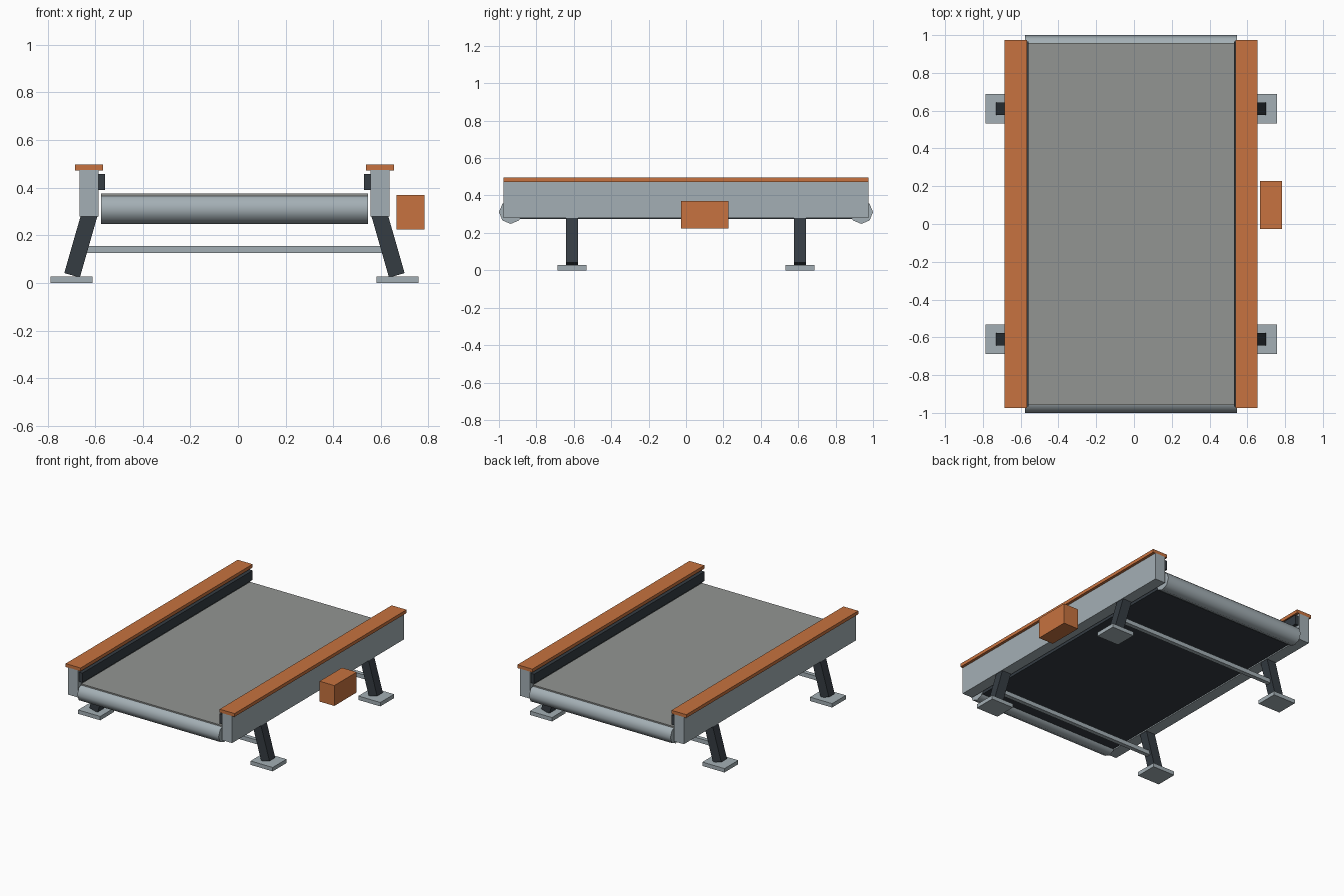
import bpy, bmesh
from math import pi, radians, sin, cos
from mathutils import Matrix

if "Cube" in bpy.data.objects:
    bpy.data.objects.remove(bpy.data.objects["Cube"])

CX = -0.015  # centre line of the conveyor (motor box shifts the bounds)


def material(name, rgb):
    m = bpy.data.materials.new(name)
    m.diffuse_color = (*rgb, 1)
    m.use_nodes = True
    m.node_tree.nodes["Principled BSDF"].inputs["Base Color"].default_value = m.diffuse_color
    return m


STEEL = material("steel", (0.37, 0.43, 0.46))
DARK = material("dark_steel", (0.035, 0.045, 0.055))
BELT = material("belt_grey", (0.29, 0.30, 0.29))
ORANGE = material("orange_paint", (0.57, 0.17, 0.05))


def finish(bm, name, mat):
    me = bpy.data.meshes.new(name)
    bm.to_mesh(me)
    bm.free()
    me.materials.append(mat)
    ob = bpy.data.objects.new(name, me)
    bpy.context.collection.objects.link(ob)
    return ob


def box(name, centre, size, mat, tilt=0.0):
    bm = bmesh.new()
    m = Matrix.Translation(centre) @ Matrix.Rotation(tilt, 4, 'Y') @ Matrix.Diagonal((*size, 1))
    bmesh.ops.create_cube(bm, size=1, matrix=m)
    return finish(bm, name, mat)


def roller(name, y):
    # eight-sided drum along x, smooth sides and flat ends
    bm = bmesh.new()
    m = Matrix.Translation((CX, y, 0.311)) @ Matrix.Rotation(pi / 2, 4, 'Y')
    bmesh.ops.create_cone(bm, cap_ends=True, segments=8, radius1=0.063,
                          radius2=0.063, depth=1.122, matrix=m)
    for f in bm.faces:
        f.smooth = len(f.verts) == 4
    for e in bm.edges:
        e.smooth = all(f.smooth for f in e.link_faces)
    return finish(bm, name, STEEL)


# Belt surface and the dark bed beneath it
box("belt", (CX, 0, 0.366), (1.12, 1.915, 0.018), BELT)
box("bed", (CX, 0, 0.316), (1.11, 1.91, 0.084), DARK)

for s, side in ((-1, "left"), (1, "right")):
    # Side frame: rail, painted cap and inner guide strip
    box(f"{side}_rail", (CX + s * 0.611, 0, 0.377), (0.08, 1.95, 0.194), STEEL)
    box(f"{side}_rail_cap", (CX + s * 0.611, 0, 0.485), (0.118, 1.95, 0.024), ORANGE)
    box(f"{side}_guide", (CX + s * 0.558, 0, 0.424), (0.027, 1.93, 0.068), DARK)

for t, end in ((-1, "front"), (1, "back")):
    roller(f"{end}_roller", t * 0.937)
    y = t * 0.61
    # Cross brace between splayed legs
    box(f"{end}_brace", (CX, y, 0.14), (1.27, 0.03, 0.03), STEEL)
    for s, side in ((-1, "left"), (1, "right")):
        a = radians(16)
        length = 0.27
        top = (CX + s * (0.682 - sin(a) * length / 2), y, 0.032 + cos(a) * length / 2)
        box(f"{end}_{side}_leg", top, (0.068, 0.065, length), DARK, -s * a)
        box(f"{end}_{side}_foot", (CX + s * 0.6845, y, 0.014), (0.175, 0.156, 0.028), STEEL)

# Drive motor housing beside the right rail
box("motor_box", (0.725, 0.1, 0.297), (0.117, 0.254, 0.146), ORANGE)
